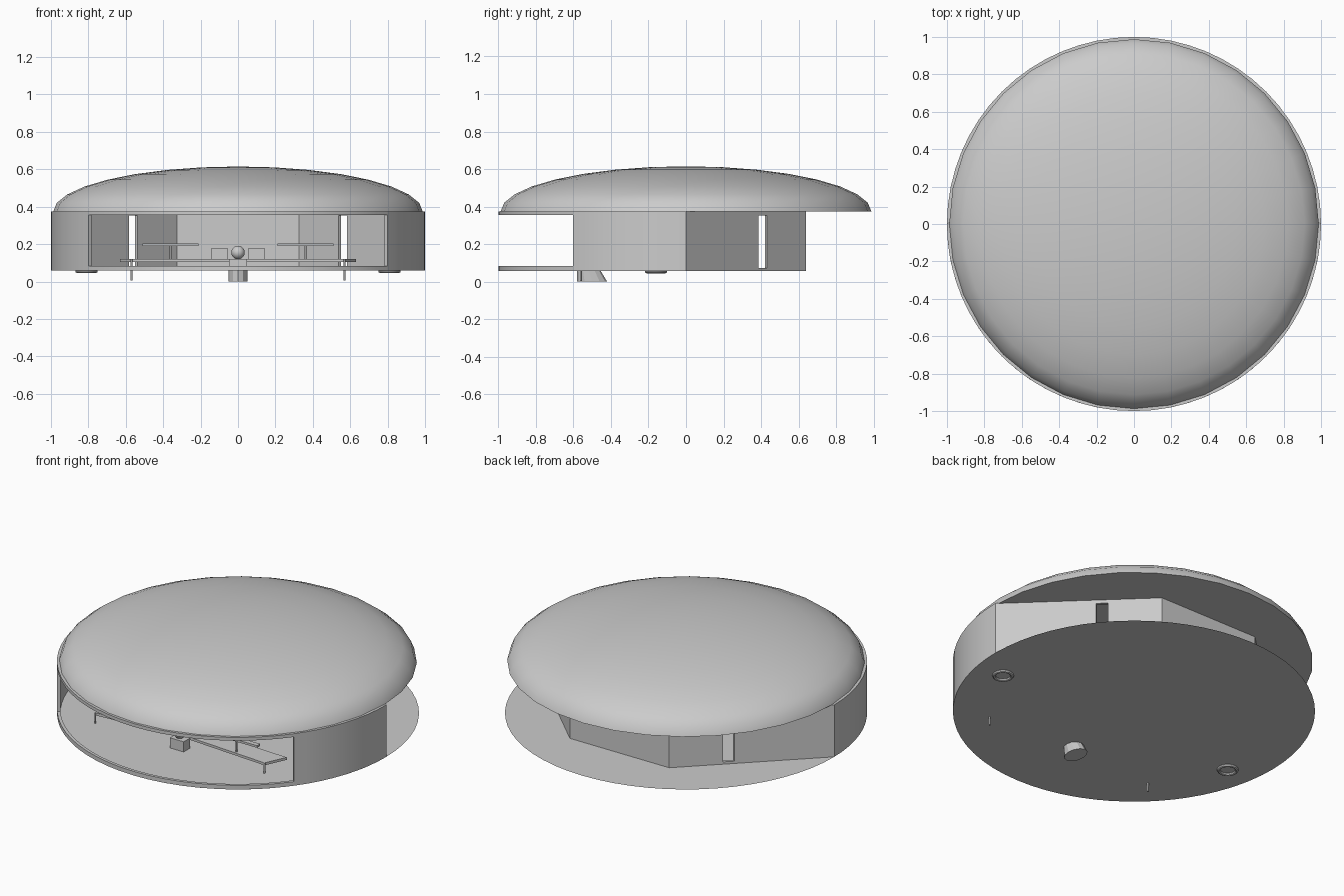
import bpy, bmesh, math
from mathutils import Matrix

if "Cube" in bpy.data.objects:
    bpy.data.objects.remove(bpy.data.objects["Cube"])

FLOOR, TOP = 0.058, 0.375


def finish(name, bm, smooth=False):
    bmesh.ops.recalc_face_normals(bm, faces=bm.faces)
    me = bpy.data.meshes.new(name)
    bm.to_mesh(me)
    bm.free()
    ob = bpy.data.objects.new(name, me)
    bpy.context.collection.objects.link(ob)
    if smooth:
        bpy.ops.object.select_all(action='DESELECT')
        ob.select_set(True)
        bpy.context.view_layer.objects.active = ob
        bpy.ops.object.shade_smooth_by_angle(angle=math.radians(35))
    return ob


def prism(bm, plan, z0, z1, top_plan=None):
    lo = [bm.verts.new((x, y, z0)) for x, y in plan]
    hi = [bm.verts.new((x, y, z1)) for x, y in (top_plan or plan)]
    n = len(plan)
    bm.faces.new(lo)
    bm.faces.new(hi)
    for i in range(n):
        j = (i + 1) % n
        bm.faces.new((lo[i], lo[j], hi[j], hi[i]))


def wall(bm, outer, inner, z0, z1):
    prism(bm, list(outer) + list(reversed(inner)), z0, z1)


def box_plan(x, y, sx, sy):
    return [(x - sx, y - sy), (x + sx, y - sy), (x + sx, y + sy), (x - sx, y + sy)]


def rod(bm, x, y, z0, z1, r):
    bmesh.ops.create_cone(bm, cap_ends=True, segments=12, radius1=r, radius2=r,
                          depth=z1 - z0, matrix=Matrix.Translation((x, y, (z0 + z1) / 2)))


def arc(a0, a1, r, n):
    return [(r * math.cos(math.radians(a0 + (a1 - a0) * i / n)),
             r * math.sin(math.radians(a0 + (a1 - a0) * i / n))) for i in range(n + 1)]


def lerp(a, b, t):
    return tuple(p + (q - p) * t for p, q in zip(a, b))


# Dome roof: closed half ellipsoid
bm = bmesh.new()
prev = None
for k in range(9):
    t = math.pi / 2 * k / 8
    if k == 8:
        tip = bm.verts.new((0, 0, 0.615))
        for i in range(32):
            bm.faces.new((prev[i], prev[(i + 1) % 32], tip))
        break
    ring = [bm.verts.new((x * math.cos(t), y * math.cos(t), 0.373 + 0.242 * math.sin(t)))
            for x, y in arc(0, 360, 0.988, 32)[:-1]]
    if prev is None:
        bm.faces.new(ring)
    else:
        for i in range(32):
            j = (i + 1) % 32
            bm.faces.new((prev[i], prev[j], ring[j], ring[i]))
    prev = ring
finish("dome_roof", bm, True)

# Thin floor disc
bm = bmesh.new()
bm.faces.new([bm.verts.new((x, y, FLOOR)) for x, y in arc(0, 360, 1.0, 64)[:-1]])
finish("floor_disc", bm)

# Curved side walls plus sill and lintel of the wide front window
bm = bmesh.new()
for a0, a1, z0, z1 in [(180, 217, FLOOR, TOP), (323, 360, FLOOR, TOP),
                       (217, 323, FLOOR, 0.083), (217, 323, 0.355, TOP)]:
    n = 8 if a1 - a0 < 50 else 20
    wall(bm, arc(a0, a1, 1.0, n), arc(a0, a1, 0.982, n), z0, z1)
finish("curved_wall", bm, True)

# Angled back wall with one narrow slit each side
bm = bmesh.new()
out = [(1, 0), (0.335, 0.64), (-0.335, 0.64), (-1, 0)]
inn = [(0.975, 0), (0.325, 0.622), (-0.325, 0.622), (-0.975, 0)]
wall(bm, out, inn, FLOOR, 0.072)
wall(bm, out, inn, 0.352, TOP)
S0, S1 = 0.605, 0.675
mid = []
for p in (out, inn):
    mid.append([lerp(p[0], p[1], S1), p[1], p[2], lerp(p[3], p[2], S1)])
wall(bm, mid[0], mid[1], 0.072, 0.352)
for a, b in ((0, 1), (3, 2)):
    wall(bm, [out[a], lerp(out[a], out[b], S0)], [inn[a], lerp(inn[a], inn[b], S0)], 0.072, 0.352)
finish("back_wall", bm)

# Control console plate
bm = bmesh.new()
half = [(0, -0.52), (0.57, -0.56), (0.63, -0.43), (0.22, -0.41), (0, -0.42)]
prism(bm, half + [(-x, y) for x, y in reversed(half[1:4])], 0.105, 0.12)
finish("console_plate", bm)

# Paired details: display bars on stems, console blocks, thin rods, floor rings
for s, side in ((-1, "left"), (1, "right")):
    bm = bmesh.new()
    prism(bm, box_plan(0.36 * s, -0.53, 0.15, 0.015), 0.19, 0.203)
    rod(bm, 0.36 * s, -0.53, 0.115, 0.195, 0.005)
    finish(side + "_display_bar", bm)

    bm = bmesh.new()
    prism(bm, box_plan(0.1 * s, -0.45, 0.043, 0.02), 0.12, 0.178)
    finish(side + "_console_block", bm)

    bm = bmesh.new()
    rod(bm, 0.57 * s, -0.56, 0.005, 0.12, 0.005)
    finish(side + "_rod", bm)

    bm = bmesh.new()
    R, r = 0.05, 0.01
    loops = [[bm.verts.new((0.81 * s + x, -0.16 + y, 0.055 + r * math.sin(b)))
              for x, y in arc(0, 360, R + r * math.cos(b), 24)[:-1]]
             for b in [math.pi / 4 * k for k in range(8)]]
    for k in range(8):
        for i in range(24):
            j = (i + 1) % 24
            bm.faces.new((loops[k][i], loops[k][j], loops[(k + 1) % 8][j], loops[(k + 1) % 8][i]))
    finish(side + "_floor_ring", bm, True)

# Central pedestal with ball
bm = bmesh.new()
prism(bm, box_plan(0, -0.56, 0.047, 0.03), FLOOR, 0.12)
finish("pedestal", bm)
bm = bmesh.new()
bmesh.ops.create_uvsphere(bm, u_segments=16, v_segments=10, radius=0.036,
                          matrix=Matrix.Translation((0, -0.56, 0.155)))
finish("pedestal_ball", bm, True)

# Flared nozzle below the floor
bm = bmesh.new()


def oval(y0, y1):
    c, h = (y0 + y1) / 2, (y1 - y0) / 2
    return [(0.052 * x, c + h * y) for x, y in arc(0, 360, 1, 12)[:-1]]


prism(bm, oval(-0.58, -0.42), 0.0, FLOOR, oval(-0.58, -0.455))
finish("nozzle", bm)
